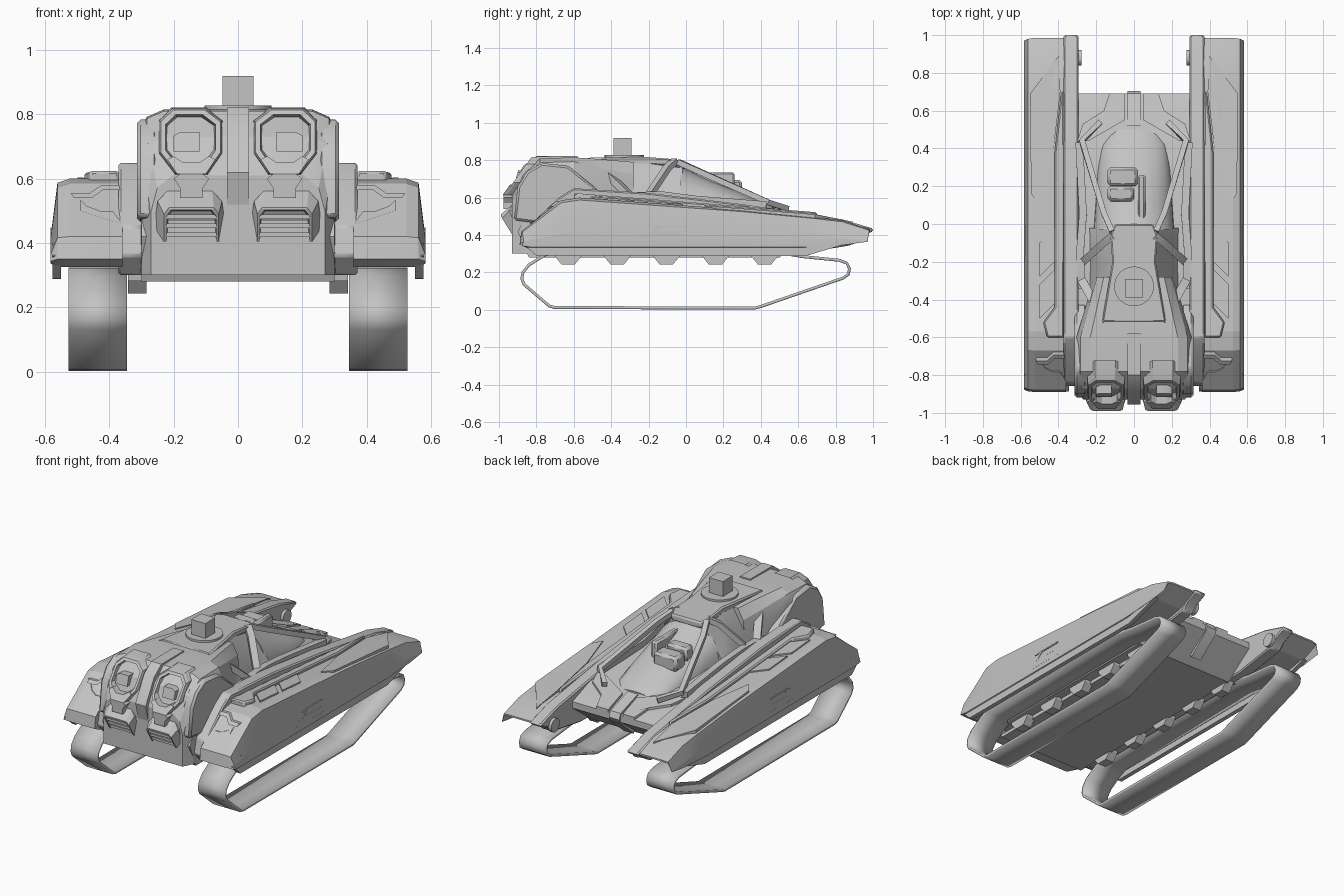
import bpy, bmesh, math
from mathutils import Vector

if "Cube" in bpy.data.objects:
    bpy.data.objects.remove(bpy.data.objects["Cube"])

GREY = (0.55, 0.55, 0.55, 1)
mat = bpy.data.materials.new("plain grey")
mat.use_nodes = True
mat.diffuse_color = GREY
mat.node_tree.nodes["Principled BSDF"].inputs["Base Color"].default_value = GREY


def loft(name, rings, mirror=False, caps=(True, True), bevel=0, angle=30, solid=0, clean=True):
    """Skin a series of closed rings that have equal point counts."""
    bm = bmesh.new()
    loops = [[bm.verts.new(p) for p in r] for r in rings]
    n = len(loops[0])
    for a, b in zip(loops, loops[1:]):
        for i in range(n):
            j = (i + 1) % n
            bm.faces.new((a[i], a[j], b[j], b[i]))
    if caps[0]:
        bm.faces.new(loops[0])
    if caps[1]:
        bm.faces.new(loops[-1])
    bmesh.ops.recalc_face_normals(bm, faces=bm.faces)
    me = bpy.data.meshes.new(name)
    bm.to_mesh(me)
    bm.free()
    me.materials.append(mat)
    ob = bpy.data.objects.new(name, me)
    bpy.context.collection.objects.link(ob)
    if solid:
        m = ob.modifiers.new("thickness", "SOLIDIFY")
        m.thickness, m.offset = solid, 0
    if bevel:
        m = ob.modifiers.new("bevel", "BEVEL")
        m.width, m.segments, m.limit_method = bevel, 1, "ANGLE"
    if mirror:
        ob.modifiers.new("mirror", "MIRROR")
    bpy.ops.object.select_all(action="DESELECT")
    ob.select_set(True)
    bpy.context.view_layer.objects.active = ob
    bpy.ops.object.shade_smooth_by_angle(angle=math.radians(angle))
    return ob


def side_prism(name, pts, x0, x1, **kw):
    """Extrude a (y, z) profile across x."""
    return loft(name, [[(x, y, z) for y, z in pts] for x in (x0, x1)], **kw)


def slab(name, pts, top, t, **kw):
    """Plate from an (x, y) outline whose height follows top(y)."""
    return loft(name, [[(x, y, top(y) + d) for x, y in pts] for d in (-t, 0)], **kw)


def front_plate(name, pts, depth, t, **kw):
    """Plate from an (x, z) outline whose position follows depth(z)."""
    return loft(name, [[(x, depth(z) + d, z) for x, z in pts] for d in (t, 0)], **kw)


def beam(name, path, w, h, **kw):
    """Rectangular bar along a path."""
    path = [Vector(p) for p in path]
    rings = []
    for i, p in enumerate(path):
        d = (path[min(i + 1, len(path) - 1)] - path[max(i - 1, 0)]).normalized()
        s = d.cross(Vector((0, 0, 1))).normalized() * w / 2
        u = s.cross(d).normalized() * h / 2
        rings.append([p + s + u, p - s + u, p - s - u, p + s - u])
    return loft(name, rings, mirror=True, **kw)


def box(name, x0, x1, y0, y1, z0, z1, **kw):
    return side_prism(name, [(y0, z0), (y1, z0), (y1, z1), (y0, z1)], x0, x1, **kw)


def disc(name, r, y, z0, z1):
    ring = [(r * math.cos(a * math.tau / 32), y + r * math.sin(a * math.tau / 32)) for a in range(32)]
    slab(name, ring, lambda _: z1, z1 - z0)


def scaled(pts, k):
    cx = sum(p[0] for p in pts) / len(pts)
    cz = sum(p[1] for p in pts) / len(pts)
    return [(cx + (x - cx) * k, cz + (z - cz) * k) for x, z in pts]


# Hull tub with wedge tail
side_prism("hull", [(-.9, .42), (-.84, .28), (.5, .28), (.69, .42), (.69, .46), (.53, .52),
                    (-.2, .59), (-.8, .6)], -.3, .3)
side_prism("tail_clamp", [(.52, .53), (.69, .475), (.705, .44), (.69, .41), (.56, .3), (.5, .45)], -.035, .035)
slab("tail_deck", [(.05, .55), (.05, .69), (.13, .69), (.16, .6), (.27, .53), (.3, .44), (.24, .44)],
     lambda y: .545 - max(0, y - .5) * .36, .03, mirror=True)


# Engine housing
def section(y, w, zs, zt):
    half = [(w, .3), (w, zs), (w * .93, zs + (zt - zs) * .65), (w * .76, zt)]
    return [(x, y, z) for x, z in half] + [(-x, y, z) for x, z in reversed(half)]


loft("engine_housing", [section(*s) for s in (
    (-.93, .27, .5, .61), (-.87, .3, .67, .73), (-.78, .305, .745, .81), (-.6, .305, .75, .815),
    (-.45, .26, .67, .805), (-.28, .21, .6, .79))], angle=20)
side_prism("engine_cheek", [(-.92, .48), (-.9, .66), (-.85, .74), (-.77, .785), (-.63, .77), (-.42, .6), (-.7, .45)],
           .25, .315, mirror=True, bevel=.012)
side_prism("engine_spine", [(-.93, .52), (-.955, .62), (-.87, .77), (-.8, .822), (-.58, .822), (-.58, .75),
                            (-.85, .55)], -.035, .035)


# Octagonal intakes on the sloped face
def intake_y(z):
    return -.965 + (z - .61) * .72


octagon = [(.095, .615), (.195, .615), (.245, .68), (.245, .78), (.205, .818), (.1, .818), (.05, .78), (.05, .68)]
loft("intake_ring", [[(x, intake_y(z) + d, z) for x, z in scaled(octagon, k)]
                     for k, d in ((1.04, .09), (1, .005), (.95, -.01), (.8, -.01), (.7, .045))],
     mirror=True, caps=(False, True), angle=15)
front_plate("intake_core", [(.12, .685), (.2, .685), (.2, .735), (.18, .745), (.12, .745)],
            lambda z: -.915 + (z - .685) * .3, .08, mirror=True)
front_plate("intake_lip", [(.1, .615), (.19, .615), (.22, .66), (.2, .67), (.17, .65), (.12, .65), (.09, .67), (.07, .66)],
            lambda z: intake_y(z) - .018, .04, mirror=True)
front_plate("intake_bracket", [(.11, .54), (.18, .54), (.18, .57), (.2, .6), (.18, .615), (.11, .615), (.09, .6), (.11, .57)],
            lambda z: -.975, .1, mirror=True)


# Grille units below the intakes
def grille_y(z):
    return -.99 + max(0, .5 - z) * .62 + max(0, z - .51) * .5


grille = [(.045, .285), (.255, .285), (.268, .4), (.25, .53), (.22, .562), (.08, .562), (.05, .53), (.032, .4)]
face = [(.07, .33), (.22, .33), (.23, .4), (.23, .49), (.215, .51), (.075, .51), (.06, .49), (.06, .4)]
loft("grille_unit", [[(x, -.8, z) for x, z in grille], [(x, grille_y(z) + .035, z) for x, z in grille],
                     [(x, grille_y(z), z) for x, z in face], [(x, grille_y(z), z) for x, z in scaled(face, .9)],
                     [(x, grille_y(z) + .04, z) for x, z in scaled(face, .86)]], mirror=True, angle=15)
for i in range(5):
    z = .37 + i * .028
    box("grille_slat", .068, .222, grille_y(z) + .005, grille_y(z) + .05, z - .007, z + .007, mirror=True)

# Cabin, roof and open windshield dome
loft("cabin", [[(w, y, .55), (w, y, zs), (t, y, zt), (-t, y, zt), (-w, y, zs), (-w, y, .55)]
               for y, w, zs, t, zt in ((-.55, .24, .6, .17, .8), (-.2, .23, .59, .11, .79), (-.02, .235, .58, .1, .775))])
arc = [i * math.pi / 10 for i in range(11)]
loft("windshield", [[(w * math.cos(a), y, .48 + (zt - .48) * math.sin(a) ** .7) for a in arc]
                    for y, w, zt in ((-.03, .22, .77), (.12, .21, .7), (.28, .2, .635), (.42, .18, .575), (.5, .13, .53))],
     angle=60)
slab("roof", [(-.1, .0), (-.125, -.06), (-.115, -.2), (-.17, -.52), (.17, -.52), (.115, -.2), (.125, -.06), (.1, .0)],
     lambda y: .815 - max(0, y + .08) * .3, .04, bevel=.008)
box("seat_back", -.14, .02, .2, .3, .6, .695, bevel=.015)
box("seat_base", -.14, .0, .12, .2, .62, .715, bevel=.015)
box("console", .02, .06, .02, .26, .6, .735, bevel=.01)
beam("front_pillar", [(.15, -.52, .795), (.18, -.47, .775), (.275, -.3, .61)], .045, .035)
beam("middle_pillar", [(.11, -.06, .795), (.16, -.1, .76), (.27, -.2, .61)], .04, .03)
beam("window_sill", [(.28, -.34, .605), (.285, -.14, .615), (.27, .05, .59), (.29, .43, .56)], .04, .04)
beam("windshield_frame", [(.115, -.04, .79), (.16, .06, .745), (.275, .44, .575), (.18, .54, .54)], .03, .03)

# Roof sensor
disc("sensor_base", .105, -.33, .8, .828)
box("sensor_block", -.048, .048, -.388, -.292, .82, .92)

# Side fenders
fender = [(-.89, .35), (-.88, .42), (-.67, .585), (-.57, .6), (.3, .535), (.7, .495), (.84, .478),
          (.985, .43), (.985, .42), (.86, .365), (.64, .325), (-.84, .325)]
loft("fender", [[(x, y * k, .34 + (z - .34) * h) for y, z in fender]
                for x, k, h in ((.36, 1, 1), (.525, 1, 1), (.562, .995, .95), (.583, .985, .3))], mirror=True, angle=12)
side_prism("fender_skirt", [(-.88, .36), (-.8, .29), (.64, .288), (.88, .36), (.7, .4), (-.8, .4)],
           .55, .577, mirror=True)
side_prism("inner_rail", [(-.86, .36), (-.84, .45), (-.68, .6), (-.6, .65), (-.2, .625), (.3, .565), (.83, .485),
                          (1, .435), (1, .42), (.92, .385), (.88, .345), (.82, .335), (.6, .3), (-.8, .3)],
           .295, .372, mirror=True, bevel=.012)


def fender_top(y):
    return .6 - (y + .57) * .079


slab("fender_rib", [(.37, -.6), (.46, -.6), (.48, -.52), (.42, -.44), (.42, .38), (.385, .7), (.37, .7)],
     lambda y: fender_top(y) + .022, .05, mirror=True, bevel=.008)
slab("fender_rear_plate", [(.39, .7), (.43, .36), (.5, .1), (.545, .16), (.55, .69), (.4, .89)],
     lambda y: fender_top(y) - max(0, y - .7) * .12 + .01, .02, mirror=True)
for y in (-.42, -.2):
    slab("fender_slot_block", [(.42, y), (.5, y - .08), (.5, y + .1), (.42, y + .18)],
         lambda v: fender_top(v) + .01, .02, mirror=True)


# Fender nose insets and side markings
def nose_y(z):
    return -.885 + (z - .42) * 1.27


front_plate("nose_arrow", [(.345, .475), (.385, .445), (.355, .445), (.4, .47), (.49, .5), (.49, .535),
                           (.47, .515), (.43, .5), (.39, .5)][3:] + [(.36, .46)], nose_y, .009, mirror=True)
front_plate("nose_stripe", [(.35, .565), (.42, .565), (.455, .54), (.51, .54), (.52, .555), (.46, .556), (.425, .58), (.35, .58)],
            lambda z: nose_y(z) - .012, .03, mirror=True)
for y0, y1, z in ((-.2, 0, .44), (-.2, -.02, .4), (-.27, .02, .362)):
    side_prism("side_marking", [(y0, z), (y1, z), (y1, z + .008), (y0 + .04, z + .008)], .574, .5835, mirror=True)
for y, z in ((-.27, .362), (-.2, .4)):
    side_prism("side_marking_slash", [(y, z), (y + .02, z), (y + .06, z + .04), (y + .04, z + .04)],
               .574, .5835, mirror=True)

# Tail pivots
pivot = [(.88 + .042 * math.cos(a * math.tau / 16), .39 + .042 * math.sin(a * math.tau / 16)) for a in range(16)]
side_prism("tail_pivot", pivot, .278, .3, mirror=True)

# Track loops and bump stops
track = [(-.7, .012), (-.73, .02), (-.865, .135), (-.878, .165), (-.872, .2), (-.84, .24), (-.76, .29), (-.7, .315),
         (.45, .315), (.62, .285), (.82, .265), (.86, .25), (.874, .22), (.868, .19), (.84, .17), (.4, .018), (.37, .01)]
side_prism("track", track, .345, .528, mirror=True, caps=(False, False), solid=.016, angle=35)
for i in range(5):
    y = -.63 + i * .2625
    side_prism("bump_stop", [(y - .075, .32), (y - .07, .285), (y - .035, .242), (y + .035, .242), (y + .07, .285),
                             (y + .075, .32)], .285, .342, mirror=True)
